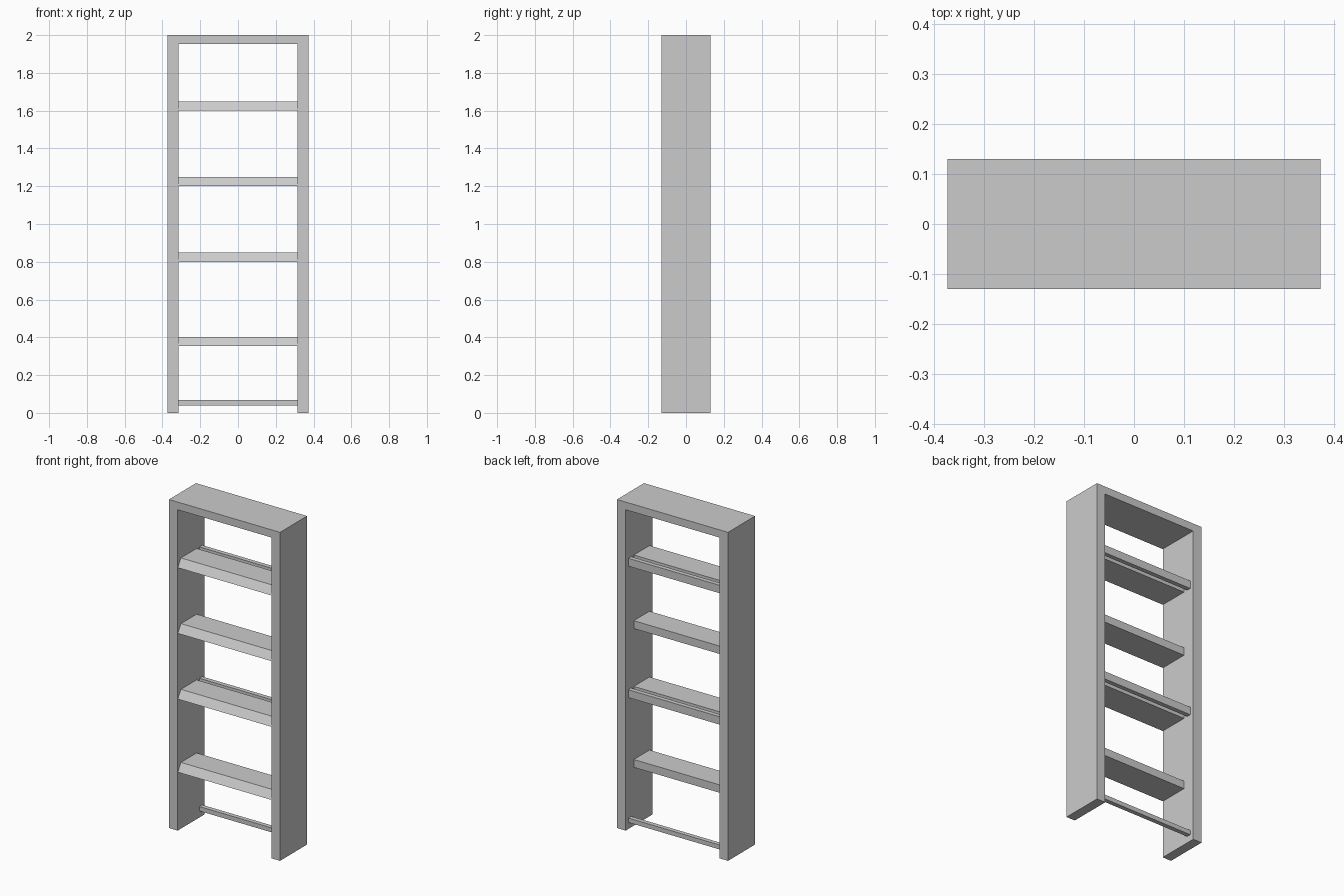
import bpy
import bmesh

if "Cube" in bpy.data.objects:
    bpy.data.objects.remove(bpy.data.objects["Cube"])

HALF_W, INNER, DEPTH, TOP = 0.374, 0.315, 0.13, 2.0


def extrude_profile(name, points, vector):
    """Solid made by sweeping a closed flat outline along a vector."""
    bm = bmesh.new()
    face = bm.faces.new([bm.verts.new(p) for p in points])
    swept = bmesh.ops.extrude_face_region(bm, geom=[face], use_keep_orig=True)
    verts = [g for g in swept["geom"] if isinstance(g, bmesh.types.BMVert)]
    bmesh.ops.translate(bm, verts=verts, vec=vector)
    bmesh.ops.recalc_face_normals(bm, faces=bm.faces)
    mesh = bpy.data.meshes.new(name)
    bm.to_mesh(mesh)
    bm.free()
    obj = bpy.data.objects.new(name, mesh)
    bpy.context.collection.objects.link(obj)
    return obj


def across(name, yz):
    """Part spanning the gap between the two uprights."""
    return extrude_profile(name, [(-INNER, y, z) for y, z in yz], (2 * INNER, 0, 0))


def bar(name, z0, z1):
    return across(name, [(0.078, z0), (0.105, z0), (0.105, z1), (0.078, z1)])


# Outer frame: two uprights joined by the top, as one arch outline
right = [(INNER, 1.953), (INNER, 0), (HALF_W, 0), (HALF_W, TOP)]
arch = right + [(-x, z) for x, z in reversed(right)]
extrude_profile("frame", [(x, -DEPTH, z) for x, z in arch], (0, 2 * DEPTH, 0))

# Shelves with a sloping front; two of them have a bar behind
for i, (z, has_bar) in enumerate([(0.355, False), (0.80, True),
                                  (1.20, False), (1.60, True)], 1):
    across(f"shelf_{i}", [(-0.129, z), (0.052, z), (0.052, z + 0.048), (-0.099, z + 0.048)])
    if has_bar:
        bar(f"back_bar_{i}", z, z + 0.048)

# Low rail at the back
bar("bottom_rail", 0.04, 0.067)
